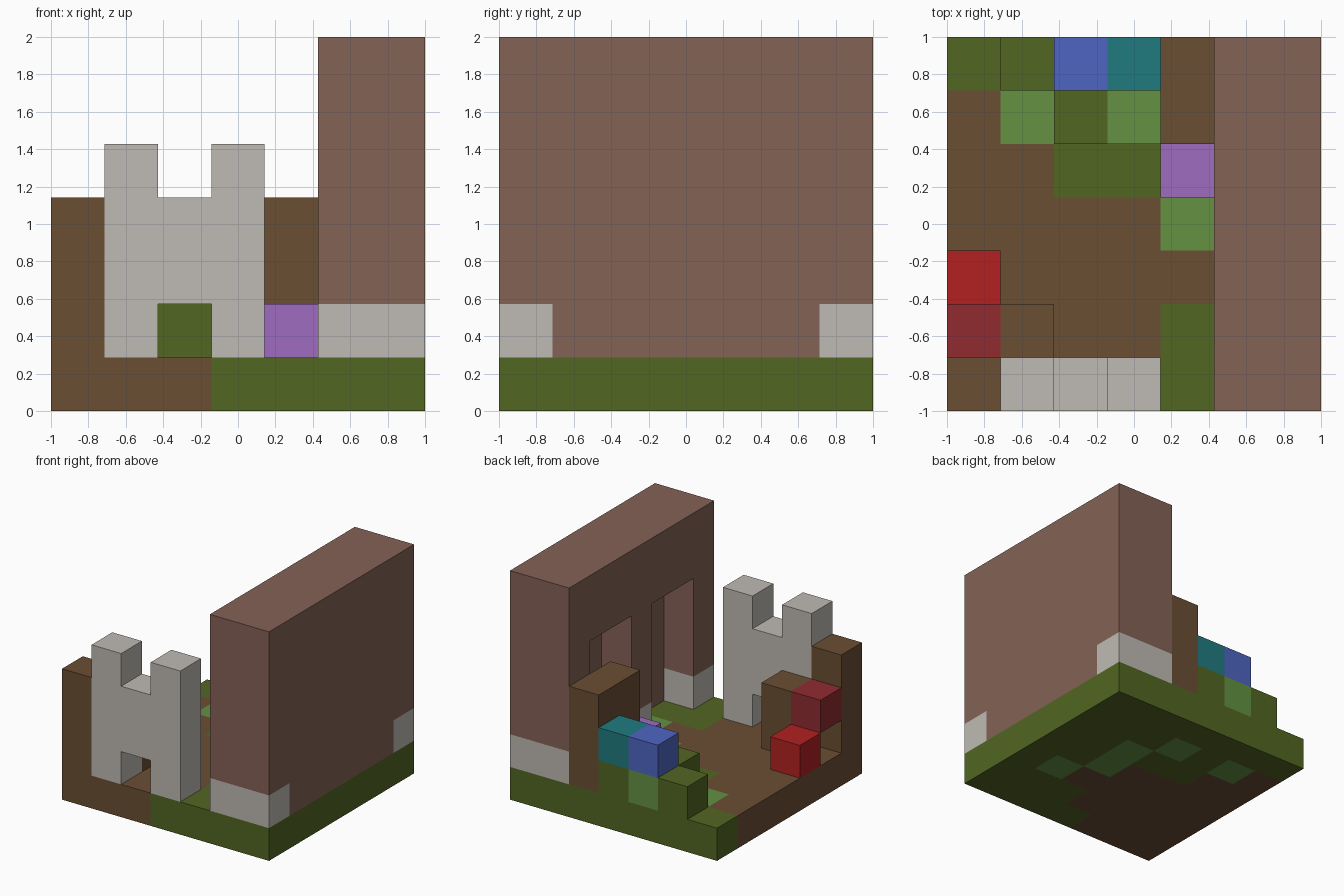
import bpy
import bmesh
from mathutils import Vector

old = bpy.data.objects.get("Cube")
if old:
    bpy.data.objects.remove(old, do_unlink=True)

N = 7                 # blocks along each side
CELL = 2 / N


# Materials
def linear(c):
    c /= 255
    return c / 12.92 if c <= 0.04045 else ((c + 0.055) / 1.055) ** 2.4


def material(name, r, g, b):
    color = (linear(r), linear(g), linear(b), 1)
    mat = bpy.data.materials.new(name)
    mat.use_nodes = True
    mat.diffuse_color = color
    bsdf = mat.node_tree.nodes["Principled BSDF"]
    bsdf.inputs["Base Color"].default_value = color
    bsdf.inputs["Roughness"].default_value = 0.9
    return mat


earth = material("earth brown", 107, 78, 52)
moss = material("moss green", 82, 102, 34)
grass = material("light green", 99, 145, 66)
stone = material("pale stone", 191, 186, 179)
clay = material("clay brick", 132, 98, 86)
red = material("bright red", 178, 33, 33)
crimson = material("dark red", 144, 43, 48)
blue = material("blue", 78, 101, 194)
teal = material("teal", 32, 123, 128)
purple = material("purple", 160, 108, 193)


def finish(bm, name, mats):
    mesh = bpy.data.meshes.new(name)
    bm.to_mesh(mesh)
    bm.free()
    for mat in mats:
        mesh.materials.append(mat)
    obj = bpy.data.objects.new(name, mesh)
    bpy.context.collection.objects.link(obj)
    return obj


def span(x, y, z):
    """Cells of a block; each axis is one index or a (first, last) pair."""
    axes = [(a, a) if isinstance(a, int) else a for a in (x, y, z)]
    rx, ry, rz = [range(a, b + 1) for a, b in axes]
    return {(i, j, k) for i in rx for j in ry for k in rz}


def blocks(name, mat, cells):
    """One closed shell around a set of cells, without inner faces."""
    bm = bmesh.new()
    for cell in cells:
        for axis in range(3):
            for side in (-1, 1):
                near = list(cell)
                near[axis] += side
                if tuple(near) in cells:
                    continue
                n, u, v = Vector(), Vector(), Vector()
                n[axis] = side / 2
                u[(axis + 1) % 3] = side / 2
                v[(axis + 2) % 3] = 1 / 2
                mid = Vector(cell) + Vector((1, 1, 1)) / 2 + n
                quad = (mid - u - v, mid + u - v, mid + u + v, mid - u + v)
                bm.faces.new([bm.verts.new(p * CELL - Vector((1, 1, 0)))
                              for p in quad])
    bmesh.ops.remove_doubles(bm, verts=bm.verts, dist=0.001)
    bmesh.ops.dissolve_limit(bm, angle_limit=0.01, verts=bm.verts, edges=bm.edges)
    return finish(bm, name, [mat])


# Ground slab: tiles listed from the back row to the front row
# e = earth, m = moss, g = light green
TILES = ["mmmmmmm",
         "egmgmmm",
         "eemmgmm",
         "eeeegmm",
         "eeeeegm",
         "eeeemmm",
         "eeemmmm"]
bm = bmesh.new()
bmesh.ops.create_grid(bm, x_segments=N, y_segments=N, size=1)
top = bmesh.ops.extrude_face_region(bm, geom=bm.faces[:], use_keep_orig=True)
bmesh.ops.translate(bm, vec=(0, 0, CELL),
                    verts=[v for v in top["geom"] if isinstance(v, bmesh.types.BMVert)])
bmesh.ops.recalc_face_normals(bm, faces=bm.faces)
for f in bm.faces:
    p = f.calc_center_median() - f.normal * CELL / 2
    col, row = int((p.x + 1) / CELL), int((1 - p.y) / CELL)
    f.material_index = "emg".index(TILES[row][col])
finish(bm, "ground", [earth, moss, grass])

# Tall wall with two arched recesses on its inner side
wall = span((5, 6), (0, 6), (1, 6))
for first in (1, 4):
    wall -= span(5, (first, first + 1), (1, 4))
footing = span((5, 6), 0, 1) | span((5, 6), 6, 1)
pier = span(5, 3, 1)
blocks("tall_wall", clay, wall - footing - pier)
blocks("wall_front_footing", stone, span((5, 6), 0, 1))
blocks("wall_back_footing", stone, span((5, 6), 6, 1))
blocks("wall_pier_footing", stone, pier)

# Stone gate: two towers and a bridge over the opening
blocks("stone_gate", stone,
       span(1, 0, (1, 4)) | span(3, 0, (1, 4)) | span(2, 0, (2, 3)))

# Earth pillars
blocks("front_earth_pillar", earth, span(0, 0, (1, 3)))
blocks("inner_earth_pillar", earth, span(1, 1, (1, 2)))
blocks("back_earth_pillar", earth, span(4, (5, 6), (1, 3)))

# Hedge steps at the back
blocks("back_moss_step", moss, span(1, 6, 1))
blocks("inner_moss_step", moss, span(2, 5, 1))
blocks("teal_block_support", moss, span(3, 6, 1))
blocks("blue_block_support", grass, span(2, 6, 1))
blocks("inner_grass_step", grass, span(3, 5, 1))

# Coloured accent blocks
blocks("blue_block", blue, span(2, 6, 2))
blocks("teal_block", teal, span(3, 6, 2))
blocks("purple_block", purple, span(4, 4, 1))
blocks("red_block", red, span(0, 2, 1))
blocks("dark_red_block", crimson, span(0, 1, 2))
